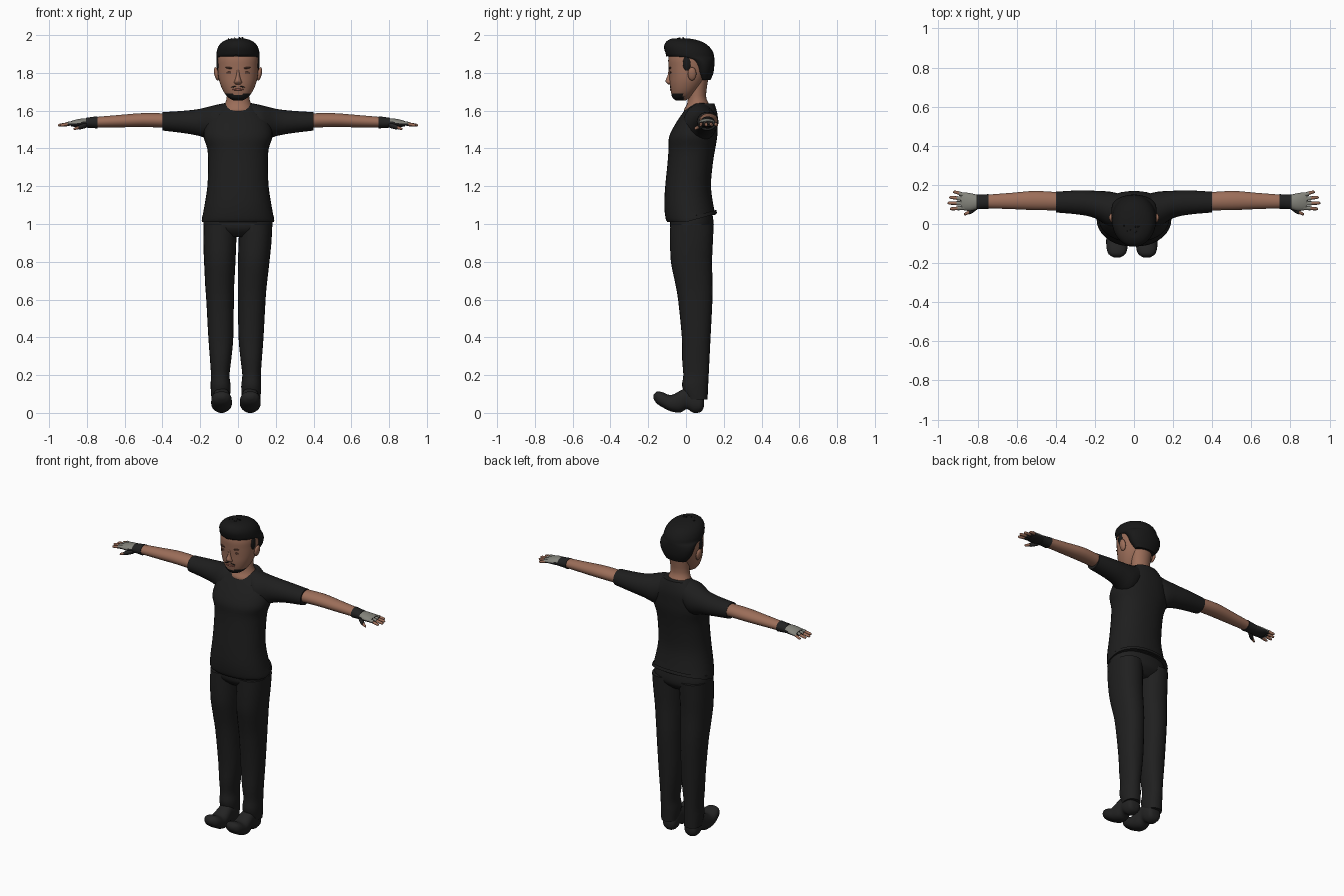
import bpy, bmesh, math, random
from mathutils import Matrix, Vector

cube = bpy.data.objects.get("Cube")
if cube:
    bpy.data.objects.remove(cube, do_unlink=True)
random.seed(4)


def material(name, colour):
    mat = bpy.data.materials.new(name)
    mat.use_nodes = True
    rgba = (*colour, 1)
    mat.diffuse_color = rgba
    shader = next(n for n in mat.node_tree.nodes if n.type == 'BSDF_PRINCIPLED')
    shader.inputs["Base Color"].default_value = rgba
    shader.inputs["Roughness"].default_value = 0.8
    return mat


SKIN = material("skin", (.33, .155, .1))
LIPS = material("lips", (.3, .1, .075))
EYES = material("eye_shadow", (.1, .045, .03))
HAIR = material("hair_black", (.009, .009, .009))
SHIRT = material("shirt_black", (.013, .013, .013))
TROUSERS = material("trouser_black", (.014, .014, .014))
SHOES = material("shoe_black", (.017, .017, .017))
GLOVE = material("glove_black", (.016, .016, .016))
PANEL = material("glove_grey", (.23, .23, .2))


def finish(name, bm, mats, rule=None, angle=50):
    """Turn a bmesh into a shaded object; rule picks a material per face."""
    bmesh.ops.recalc_face_normals(bm, faces=bm.faces[:])
    bm.normal_update()
    if rule:
        for face in bm.faces:
            face.material_index = rule(face.calc_center_median(), face.normal)
    mesh = bpy.data.meshes.new(name)
    bm.to_mesh(mesh)
    bm.free()
    for mat in mats:
        mesh.materials.append(mat)
    obj = bpy.data.objects.new(name, mesh)
    bpy.context.collection.objects.link(obj)
    bpy.ops.object.select_all(action='DESELECT')
    obj.select_set(True)
    bpy.context.view_layer.objects.active = obj
    bpy.ops.object.shade_smooth_by_angle(angle=math.radians(angle))
    return obj


def smooth_rings(rings, steps):
    """Add in-between rings along a soft curve through the given ones."""
    rings = [Vector(r if len(r) == 5 else (r[0], 0, *r[1:])) for r in rings]
    result = []
    for i in range(len(rings) - 1):
        a, b = rings[max(i - 1, 0)], rings[i]
        c, d = rings[i + 1], rings[min(i + 2, len(rings) - 1)]
        for k in range(steps):
            t = k / steps
            result.append(b + (c - a) * (t / 2)
                          + (a * 2 - b * 5 + c * 4 - d) * (t * t / 2)
                          + (b * 3 - a - c * 3 + d) * (t ** 3 / 2))
    return result + [rings[-1]]


def loft(name, rings, mats, axis='z', flip=1, sides=24, power=1, steps=3,
         rule=None, shape=None):
    """Skin rings (position, [centre,] half width, low, high) along an axis."""
    bm = bmesh.new()
    loops = []
    for pos, mid, half, low, high in smooth_rings(rings, steps):
        loop = []
        for k in range(sides):
            ang = math.tau * k / sides
            c, s = math.cos(ang), math.sin(ang)
            a = mid + half * math.copysign(abs(c) ** power, c)
            b = (low + high) / 2 + (high - low) / 2 * math.copysign(abs(s) ** power, s)
            co = {'z': (a, b, pos), 'x': (pos, a, b), 'y': (a, pos, b)}[axis]
            co = Vector((co[0] * flip, co[1], co[2]))
            loop.append(bm.verts.new(shape(co) if shape else co))
        loops.append(loop)
    for lower, upper in zip(loops, loops[1:]):
        for k in range(sides):
            n = (k + 1) % sides
            bm.faces.new((lower[k], lower[n], upper[n], upper[k]))
    bm.faces.new(loops[0])
    bm.faces.new(loops[-1])
    return finish(name, bm, mats, rule)


def ellipsoid(name, centre, size, mat, tilt=0):
    bm = bmesh.new()
    place = Matrix.Translation(centre) @ Matrix.Rotation(tilt, 4, 'Y') @ Matrix.Diagonal((*size, 1))
    bmesh.ops.create_uvsphere(bm, u_segments=16, v_segments=10, radius=1, matrix=place)
    return finish(name, bm, [mat])


# Head, with a short beard along the chin and jaw
loft("head", [(1.655, .025, -.055, 0), (1.67, .052, -.072, .03),
              (1.7, .076, -.08, .06), (1.74, .094, -.086, .09),
              (1.78, .104, -.088, .11), (1.83, .108, -.092, .125),
              (1.88, .108, -.093, .13), (1.93, .09, -.075, .11),
              (1.96, .05, -.03, .07)], [SKIN, HAIR], sides=36, power=.93, steps=4,
     rule=lambda c, n: int(c.z < 1.692 and c.y < -.012 and
                           not (abs(c.x) < .02 and c.z > 1.683)))
loft("neck", [(1.57, .085, -.005, .13), (1.605, .082, -.01, .13),
              (1.635, .07, .005, .122), (1.68, .059, .012, .106),
              (1.78, .065, .02, .12)], [SKIN])

# Face details
loft("nose", [(1.738, .012, -.092, -.07), (1.748, .021, -.104, -.07),
              (1.76, .017, -.109, -.07), (1.785, .01, -.098, -.07),
              (1.82, .007, -.092, -.07)], [SKIN], sides=14)
ellipsoid("mouth", (0, -.078, 1.712), (.03, .008, .006), LIPS)
for side, label in ((1, "left"), (-1, "right")):
    ellipsoid(label + "_eye", (.042 * side, -.081, 1.802), (.02, .004, .006), EYES, .1 * side)
    ellipsoid(label + "_eyebrow", (.043 * side, -.083, 1.826), (.024, .006, .005), EYES, -.1 * side)
    ellipsoid(label + "_moustache", (.02 * side, -.081, 1.727), (.017, .005, .003), HAIR, .25 * side)
    ellipsoid(label + "_ear", (.113 * side, .032, 1.795), (.013, .023, .036), SKIN, .2 * side)
    ellipsoid(label + "_sideburn", (.104 * side, .005, 1.85), (.01, .022, .04), HAIR)

# Hair: a cap that is low at the back, with raised locks
loft("hair_cap", [(1.762, .07, .07, .13), (1.8, .098, .045, .145),
                  (1.84, .112, .03, .15), (1.87, .115, -.01, .15),
                  (1.886, .114, -.092, .149), (1.91, .113, -.11, .143),
                  (1.94, .104, -.116, .122), (1.965, .082, -.105, .085),
                  (1.98, .045, -.08, .03), (1.983, .01, -.06, -.02)], [HAIR], sides=32)
locks = bmesh.new()
for i in range(70):
    ang, reach = random.uniform(0, math.tau), math.sqrt(random.random())
    x, y = .09 * reach * math.cos(ang), .01 + .105 * reach * math.sin(ang)
    base = Vector((x, y, 1.965 - .05 * reach ** 3 - max(y, 0) * .15))
    lean = Vector((x * 4, -.2 if y < 0 else .5, .9)).normalized()
    tall = .055 if y < 0 else .035
    place = Matrix.Translation(base) @ lean.to_track_quat('Z', 'Y').to_matrix().to_4x4()
    bmesh.ops.create_cone(locks, segments=6, radius1=.02, radius2=.001,
                          depth=tall, cap_ends=True, matrix=place)
for vert in locks.verts:
    vert.co.z = min(vert.co.z, 2)
finish("hair_locks", locks, [HAIR])


# Shirt body, with the hem rising towards the back
def raise_hem(co):
    if co.z < 1.04:
        co.z += max(co.y, 0) * .28
    return co


loft("shirt_body", [(1.01, .192, -.098, .165), (1.03, .19, -.108, .16),
                    (1.1, .177, -.115, .145), (1.2, .162, -.11, .132),
                    (1.32, .158, -.098, .142), (1.4, .163, -.092, .155),
                    (1.46, .182, -.09, .165), (1.52, .175, -.062, .168),
                    (1.57, .155, -.03, .168), (1.61, .115, 0, .16),
                    (1.638, .083, .03, .15)], [SHIRT], sides=36, power=.9, shape=raise_hem)

# Trousers
loft("trouser_seat", [(.93, .1, -.04, .1), (.97, .172, -.08, .14),
                      (1.02, .182, -.085, .145), (1.1, .165, -.08, .13)], [TROUSERS], power=.9)


def settle(co):
    co.x -= .011 * min(1, max(0, (1 - co.z) * 3))
    return co


def glove_rule(c, n):
    return int(n.z > .25 and abs(c.x) > .8)


for side, label in ((1, "left"), (-1, "right")):
    loft(label + "_trouser_leg",
         [(1.0, .095, .087, -.083, .147), (.9, .093, .087, -.084, .142),
          (.8, .09, .083, -.08, .138), (.7, .087, .078, -.06, .14),
          (.6, .084, .073, -.042, .14), (.4, .08, .066, -.022, .13),
          (.28, .081, .056, -.02, .124), (.2, .083, .049, -.014, .12),
          (.14, .081, .053, -.02, .117), (.07, .081, .048, .005, .114)],
         [TROUSERS], flip=side, power=.9, shape=settle)

    # Shoe with an upturned toe and a raised arch before the heel
    loft(label + "_shoe",
         [(.094, .076, .025, .03, .07), (.08, .076, .042, .006, .1),
          (.04, .076, .046, 0, .13), (.005, .076, .044, .02, .135),
          (-.03, .076, .05, .002, .118), (-.08, .076, .055, .008, .094),
          (-.125, .076, .053, .03, .11), (-.155, .076, .042, .05, .112),
          (-.172, .076, .015, .075, .095)],
         [SHOES], axis='y', flip=side, power=.85, shape=settle)

    # Sleeve, forearm and half-finger glove
    loft(label + "_sleeve",
         [(.06, .08, .07, 1.5, 1.642), (.12, .075, .09, 1.44, 1.63),
          (.2, .1, .07, 1.465, 1.61), (.28, .11, .062, 1.48, 1.6),
          (.4, .112, .053, 1.495, 1.592)], [SHIRT], axis='x', flip=side)
    loft(label + "_forearm",
         [(.36, .115, .045, 1.51, 1.585), (.5, .12, .049, 1.513, 1.587),
          (.62, .118, .042, 1.512, 1.578), (.76, .115, .034, 1.512, 1.566)],
         [SKIN], axis='x', flip=side)
    loft(label + "_glove_cuff",
         [(.745, .115, .038, 1.506, 1.57), (.77, .114, .036, 1.508, 1.567),
          (.805, .113, .037, 1.51, 1.562)], [GLOVE], axis='x', flip=side)
    loft(label + "_glove_hand",
         [(.795, .113, .034, 1.512, 1.56), (.83, .112, .044, 1.512, 1.558),
          (.865, .115, .046, 1.514, 1.551), (.885, .117, .04, 1.518, 1.545)],
         [GLOVE, PANEL], axis='x', flip=side, rule=glove_rule)

    # Fingers: gloved base and bare tip
    fingers = (("little", .147, .163, .925), ("ring", .127, .136, .945),
               ("middle", .105, .107, .953), ("index", .083, .078, .942))
    for finger, root, end, tip in fingers:
        bend = (root + end) / 2
        knuckle = (.865 + tip) / 2
        loft(f"{label}_{finger}_glove",
             [(.865, root, .012, 1.521, 1.545), (knuckle, bend, .0105, 1.52, 1.541)],
             [GLOVE, PANEL], axis='x', flip=side, sides=10, rule=glove_rule)
        loft(f"{label}_{finger}_tip",
             [(knuckle - .01, bend, .009, 1.521, 1.539), (tip - .01, end, .008, 1.516, 1.532),
              (tip, end, .003, 1.52, 1.527)], [SKIN], axis='x', flip=side, sides=10)
    loft(label + "_thumb_glove",
         [(.8, .09, .014, 1.51, 1.54), (.825, .072, .015, 1.502, 1.53),
          (.845, .06, .012, 1.5, 1.523)], [GLOVE], axis='x', flip=side, sides=10)
    loft(label + "_thumb_tip",
         [(.84, .062, .009, 1.503, 1.521), (.862, .052, .008, 1.498, 1.513),
          (.87, .05, .003, 1.5, 1.507)], [SKIN], axis='x', flip=side, sides=10)
